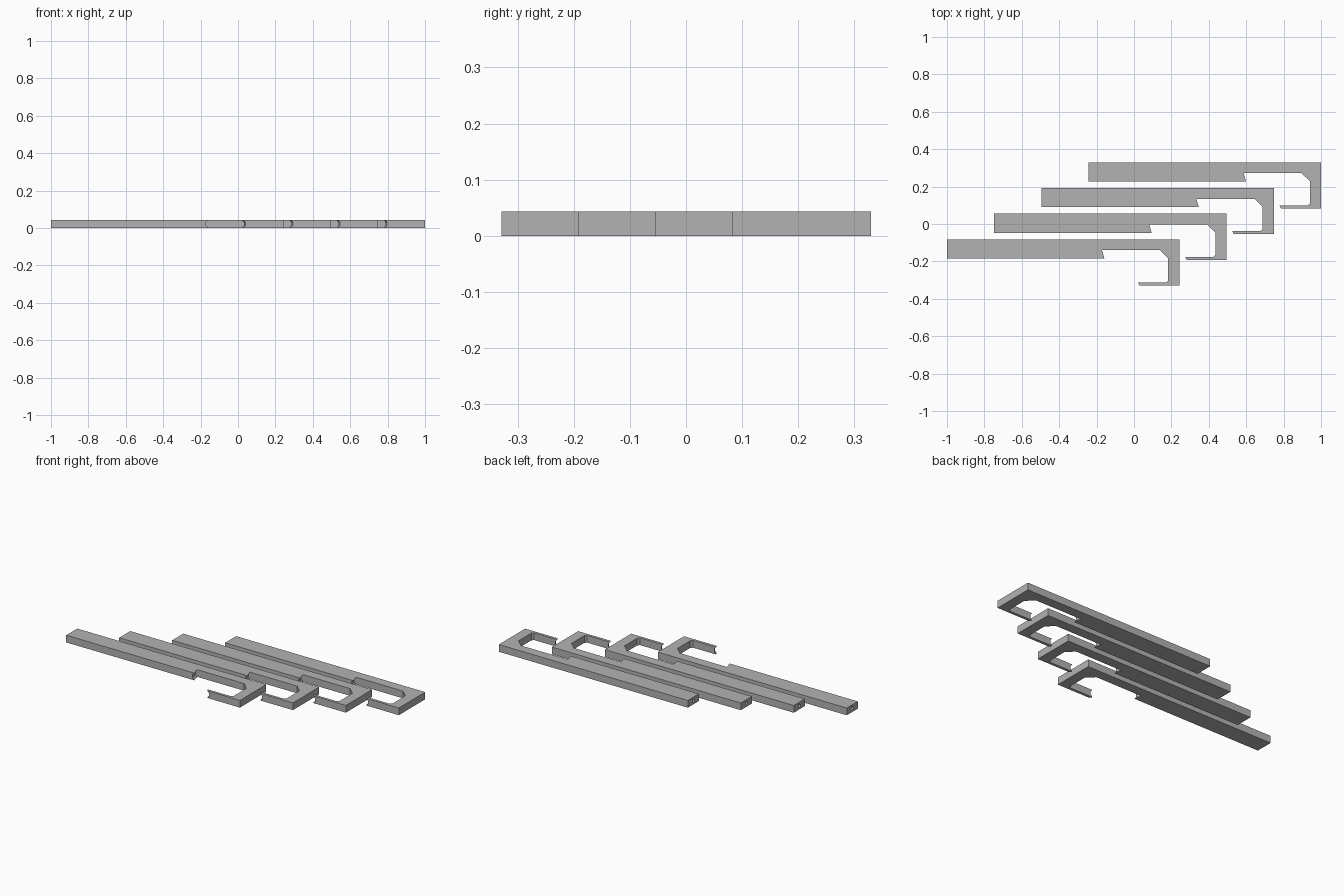
import bpy, bmesh
from math import pi

cube = bpy.data.objects.get("Cube")
if cube:
    bpy.data.objects.remove(cube)

HEIGHT = 0.043
GROOVE = 0.012

grey = bpy.data.materials.new("plain grey")
grey.use_nodes = True
color = (0.45, 0.45, 0.45, 1)
grey.diffuse_color = color
grey.node_tree.nodes["Principled BSDF"].inputs["Base Color"].default_value = color

# Hook outline from its rear top corner: x, y, groove direction at the jaw ends
outline = [
    (0, 0, 0), (0, -0.103, 0),
    (0.842, -0.103, -1), (0.829, -0.058, -1),
    (1.139, -0.058, 0), (1.183, -0.101, 0),
    (1.183, -0.219, 0), (1.172, -0.231, 0),
    (1.021, -0.231, 1), (1.029, -0.247, 1),
    (1.243, -0.247, 0), (1.243, 0, 0),
]
# Height fraction and groove depth fraction of each layer
layers = [(0, 0), (0.3, 1), (0.7, 1), (1, 0)]

# Stack the outline in layers so that the jaw ends are hollowed
bm = bmesh.new()
rings = [[bm.verts.new((x + g * d * GROOVE, y, t * HEIGHT)) for x, y, g in outline]
         for t, d in layers]
bm.faces.new(list(reversed(rings[0])))
bm.faces.new(rings[-1])
n = len(outline)
for low, high in zip(rings, rings[1:]):
    for i in range(n):
        j = (i + 1) % n
        bm.faces.new((low[i], low[j], high[j], high[i]))
bmesh.ops.dissolve_limit(bm, angle_limit=0.01, verts=bm.verts[:], edges=bm.edges[:])
bmesh.ops.recalc_face_normals(bm, faces=bm.faces[:])
mesh = bpy.data.meshes.new("hook")
bm.to_mesh(mesh)
bm.free()
mesh.materials.append(grey)

hook = bpy.data.objects.new("hook_1", mesh)
bpy.context.collection.objects.link(hook)

# Small blind hole in the plain end of the shank
bpy.ops.mesh.primitive_cylinder_add(vertices=16, radius=0.01, depth=0.08,
                                    location=(0, -0.0515, HEIGHT / 2),
                                    rotation=(0, pi / 2, 0))
cutter = bpy.context.object
cutter.name = "hole_cutter"
cutter.hide_render = True
cutter.data.materials.append(grey)
cut = hook.modifiers.new("hole", "BOOLEAN")
cut.object = cutter
cut.operation = "DIFFERENCE"
cut.solver = "EXACT"
bpy.context.view_layer.objects.active = hook
bpy.ops.object.modifier_apply(modifier=cut.name)
bpy.data.objects.remove(cutter)

# Four equal hooks in a diagonal row
for k in range(4):
    part = hook if k == 0 else hook.copy()
    if k:
        part.name = f"hook_{k + 1}"
        bpy.context.collection.objects.link(part)
    part.location = (-1 + 0.2523 * k, -0.082 + 0.1373 * k, 0)
